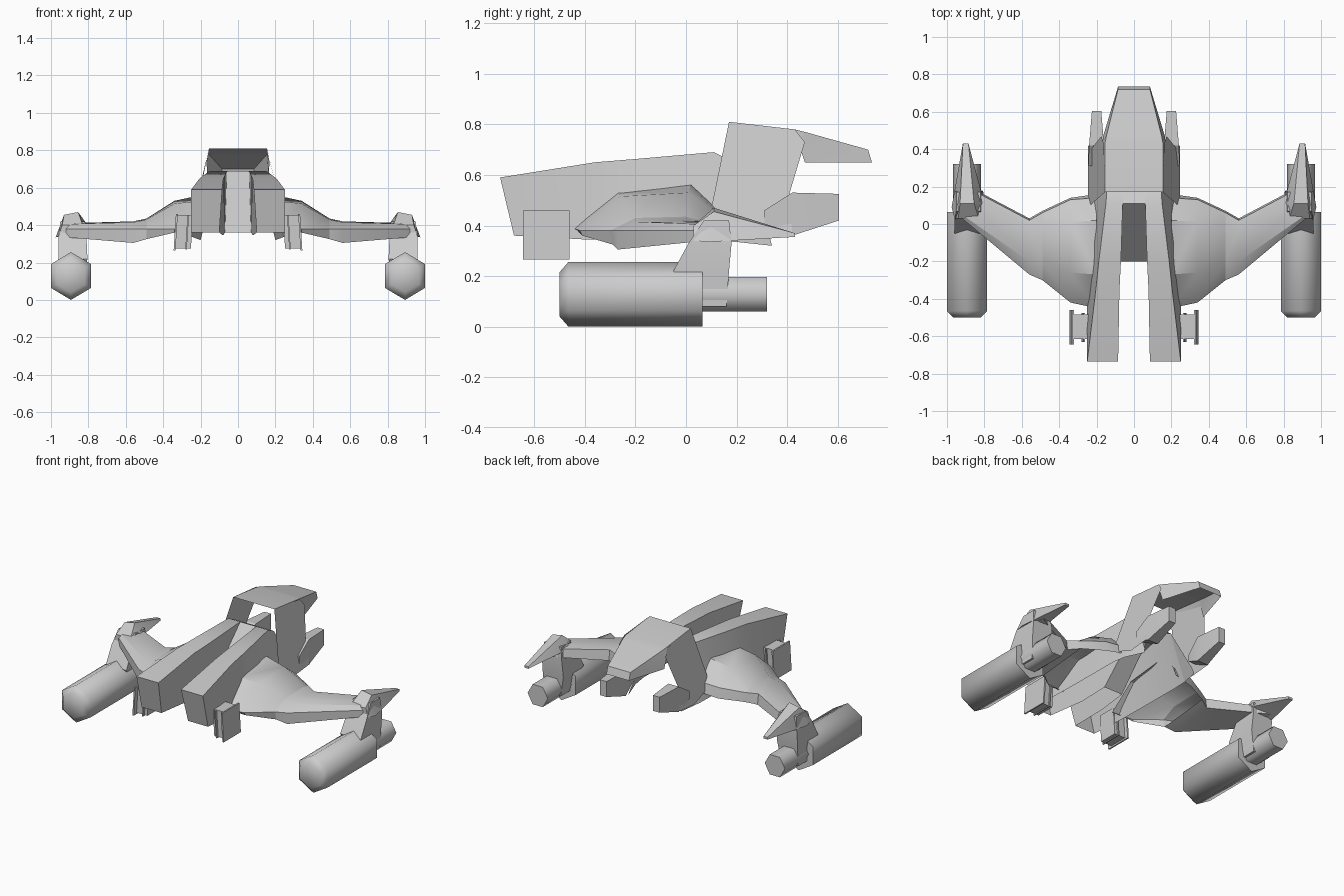
import bpy, bmesh, math

if "Cube" in bpy.data.objects:
    bpy.data.objects.remove(bpy.data.objects["Cube"])


def finish(name, bm, mirror=True, smooth=32):
    bmesh.ops.recalc_face_normals(bm, faces=bm.faces)
    me = bpy.data.meshes.new(name)
    bm.to_mesh(me)
    bm.free()
    ob = bpy.data.objects.new(name, me)
    bpy.context.collection.objects.link(ob)
    if mirror:
        ob.modifiers.new("mirror", 'MIRROR')
    bpy.ops.object.select_all(action='DESELECT')
    ob.select_set(True)
    bpy.context.view_layer.objects.active = ob
    bpy.ops.object.shade_smooth_by_angle(angle=math.radians(smooth))
    return ob


def loft(name, sections, mirror=True, smooth=32, skip=(), caps=(True, True)):
    """Skin a row of equal-length 3D outlines; skip leaves an outline edge open."""
    bm = bmesh.new()
    rings = [[bm.verts.new(p) for p in s] for s in sections]
    n = len(rings[0])
    for a, b in zip(rings, rings[1:]):
        for i in range(n):
            j = (i + 1) % n
            if i not in skip:
                bm.faces.new((a[i], a[j], b[j], b[i]))
    for ring, wanted in zip((rings[0], rings[-1]), caps):
        if wanted:
            bm.faces.new(ring)
    return finish(name, bm, mirror, smooth)


def sheet(name, points, mirror=True):
    bm = bmesh.new()
    bm.faces.new([bm.verts.new(p) for p in points])
    return finish(name, bm, mirror)


def rect_y(y, x0, x1, z0, z1):
    return [(x0, y, z0), (x1, y, z0), (x1, y, z1), (x0, y, z1)]


def rect_z(z, x0, x1, y0, y1):
    return [(x0, y0, z), (x1, y0, z), (x1, y1, z), (x0, y1, z)]


def hexagon(y, r, turn):
    return [(0.893 + r * math.cos(math.radians(60 * i + turn)), y,
             0.128 + 1.03 * r * math.sin(math.radians(60 * i + turn))) for i in range(6)]


def box(name, x0, x1, y0, y1, z0, z1, lean=0.012):
    loft(name, [rect_z(z0, x0 + lean, x1 + lean, y0, y1), rect_z(z1, x0, x1, y0, y1)])


# Twin forward prongs: a shell open underneath and behind
loft("hull_prong", [
    [(.085, -.735, .59), (.25, -.735, .59), (.25, -.68, .36), (.10, -.68, .36)],
    [(.078, -.36, .65), (.205, -.36, .65), (.25, -.40, .345), (.08, -.40, .345)],
    [(.070, -.20, .663), (.188, -.20, .663), (.25, -.20, .342), (.07, -.20, .36)],
    [(.060, .11, .69), (.15, .11, .69), (.25, .10, .34), (.06, .11, .685)],
    [(.060, .18, .655), (.145, .18, .655), (.24, .20, .335), (.06, .18, .65)]],
    skip=(2,), caps=(True, False))
sheet("hull_tail_wall", [(.145, .18, .655), (.19, .33, .36), (.20, .34, .32), (.24, .20, .335)])

# Sloped floor closing the slot between the prongs, with the roof behind it
sheet("slot_floor", [(-.07, -.20, .36), (.07, -.20, .36), (.06, .11, .69), (-.06, .11, .69)], False)
sheet("slot_roof", [(-.06, .11, .69), (.06, .11, .69), (.06, .18, .655), (-.06, .18, .655)], False)

# Raised hood: open shell with side legs and an overhanging roof
leg = [(.17, .81), (.43, .78), (.47, .73), (.41, .53), (.42, .365), (.26, .35), (.09, .42)]
sheet("hood_leg", [(.155 + (.81 - max(z, .43)) * .24, y, z) for y, z in leg])


def hood_ring(y_top, x_top, z_top, y_low, x_low, z_low):
    return [(-x_top, y_top, z_top), (x_top, y_top, z_top),
            (x_low, y_low, z_low), (-x_low, y_low, z_low)]


loft("hood_roof", [hood_ring(.17, .155, .81, .17, .157, .80),
                   hood_ring(.43, .155, .78, .44, .168, .74),
                   hood_ring(.47, .148, .77, .47, .165, .65),
                   hood_ring(.72, .085, .70, .735, .085, .65)],
     mirror=False, skip=(2,), caps=(False, True))

# Rear pods at the foot of the hood legs
loft("rear_pod", [rect_y(.31, .18, .245, .41, .46),
                  rect_y(.42, .16, .24, .36, .53),
                  rect_y(.605, .175, .225, .42, .525)])

# Wing, from swollen root (open below) to thin tip: x then (y, z) outline
wing = [
    (.20, [(-.45, .39), (-.27, .53), (.02, .56), (.14, .45), (.16, .39), (-.43, .38)]),
    (.34, [(-.42, .38), (-.26, .515), (.01, .53), (.13, .44), (.14, .37), (-.41, .36)]),
    (.49, [(-.30, .38), (-.20, .43), (.00, .435), (.06, .42), (.07, .36), (-.29, .325)]),
    (.56, [(-.27, .38), (-.20, .415), (-.03, .42), (.02, .415), (.03, .345), (-.27, .305)]),
    (.92, [(.03, .38), (.05, .405), (.15, .41), (.21, .40), (.22, .35), (.03, .335)])]
rings = [[(x, y, z) for y, z in pts] for x, pts in wing]
loft("wing_root", rings[:3], skip=(4,), caps=(False, False))
loft("wing_arm", rings[2:], caps=(False, True))

# Backward spike on the wing tip
loft("tip_spike", [
    [(.83, .03, .40), (.94, .03, .40), (.96, .03, .34), (.81, .03, .36)],
    [(.855, .11, .47), (.93, .11, .455), (.975, .09, .335), (.80, .11, .395)],
    [(.885, .43, .37), (.915, .43, .37), (.915, .43, .355), (.885, .43, .355)]])

# Pylon down to the engine
loft("engine_pylon", [rect_z(.42, .82, .95, .07, .17),
                      rect_z(.33, .81, .96, .01, .18),
                      rect_z(.22, .805, .96, -.05, .17),
                      rect_z(.08, .83, .955, .03, .16)])

# Six-sided engine with tapered nose and rear nozzle
loft("engine", [hexagon(-.50, .085, 30), hexagon(-.465, .124, 30), hexagon(.065, .124, 30)],
     smooth=65)
loft("engine_nozzle", [hexagon(.05, .076, 0), hexagon(.32, .076, 0)], smooth=65)

# Small side thrusters on the prongs
box("thruster_core", .24, .325, -.615, -.485, .275, .455)
box("thruster_outer_plate", .322, .332, -.645, -.46, .265, .46)
box("thruster_inner_plate", .262, .270, -.63, -.475, .27, .455)
